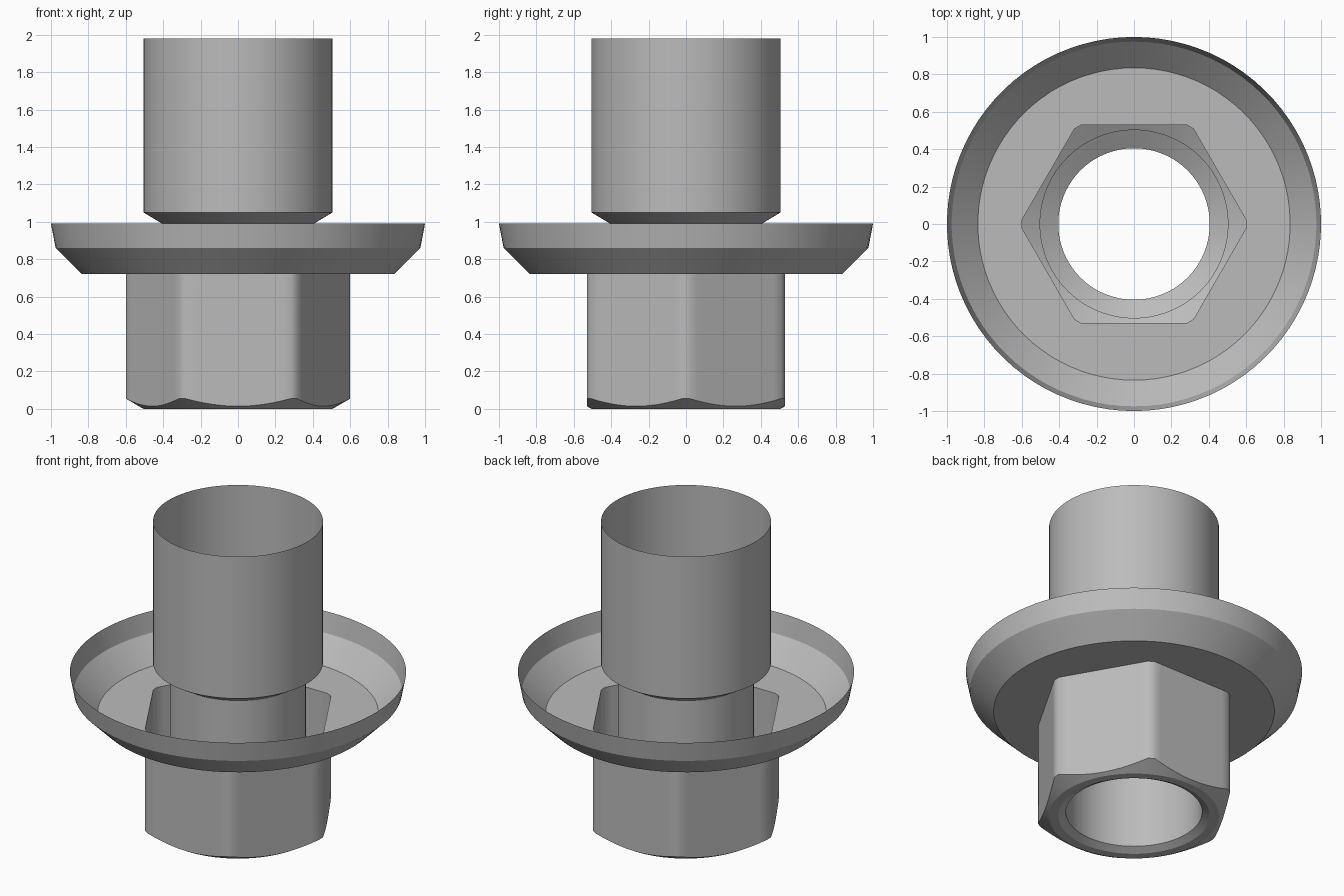
import bpy
import bmesh
from math import cos, sin, tan, radians

cube = bpy.data.objects.get("Cube")
if cube:
    bpy.data.objects.remove(cube, do_unlink=True)

steel = bpy.data.materials.new("grey_steel")
steel.use_nodes = True
grey = (0.5, 0.5, 0.5, 1)
steel.diffuse_color = grey
steel.node_tree.nodes["Principled BSDF"].inputs["Base Color"].default_value = grey

# Angles around the axis, with tight steps where the hexagon corners are turned off
ANGLES = [30 + 60 * side + step
          for side in range(6) for step in [*range(-28, 29, 4), 30]]

APOTHEM, CORNER, CHAMFER_START = 0.53, 0.60, 0.505


def hex_radius(angle):
    """Distance to a hexagon whose corners are trimmed to a circle."""
    offset = angle % 60 - 30
    return min(CORNER, APOTHEM / cos(radians(offset)))


def hex_chamfer_height(angle):
    """Height at which the 30 degree end cone meets the hexagon."""
    return (hex_radius(angle) - CHAMFER_START) * tan(radians(30))


def shell(name, profile):
    """Sweep (radius, height) rings round z; either may be a function of angle."""
    bm = bmesh.new()
    rings = []
    for radius, height in profile:
        ring = []
        for a in ANGLES:
            r = radius(a) if callable(radius) else radius
            z = height(a) if callable(height) else height
            ring.append(bm.verts.new((r * cos(radians(a)), r * sin(radians(a)), z)))
        rings.append(ring)
    for low, high in zip(rings, rings[1:]):
        for i in range(len(ANGLES)):
            j = (i + 1) % len(ANGLES)
            bm.faces.new((low[i], low[j], high[j], high[i]))
    mesh = bpy.data.meshes.new(name)
    bm.to_mesh(mesh)
    bm.free()
    mesh.materials.append(steel)
    obj = bpy.data.objects.new(name, mesh)
    bpy.context.collection.objects.link(obj)
    bpy.ops.object.select_all(action="DESELECT")
    obj.select_set(True)
    bpy.context.view_layer.objects.active = obj
    bpy.ops.object.shade_smooth_by_angle(angle=radians(29.5))


# Open upper sleeve with its tapered foot
shell("upper_sleeve", [(0.405, 0.99), (0.505, 1.05), (0.505, 1.98)])

# Thin bore running down through the head, flared at the mouth
shell("bore", [(0.405, 0.99), (0.405, 0.026), (0.45, 0)])

# Hexagonal head with a chamfered end
shell("hex_head", [(0.45, 0), (CHAMFER_START, 0),
                   (hex_radius, hex_chamfer_height), (hex_radius, 0.72)])

# Open dish flange around the hexagon
shell("flange", [(hex_radius, 0.72), (0.835, 0.72), (0.975, 0.86), (1, 0.99)])
